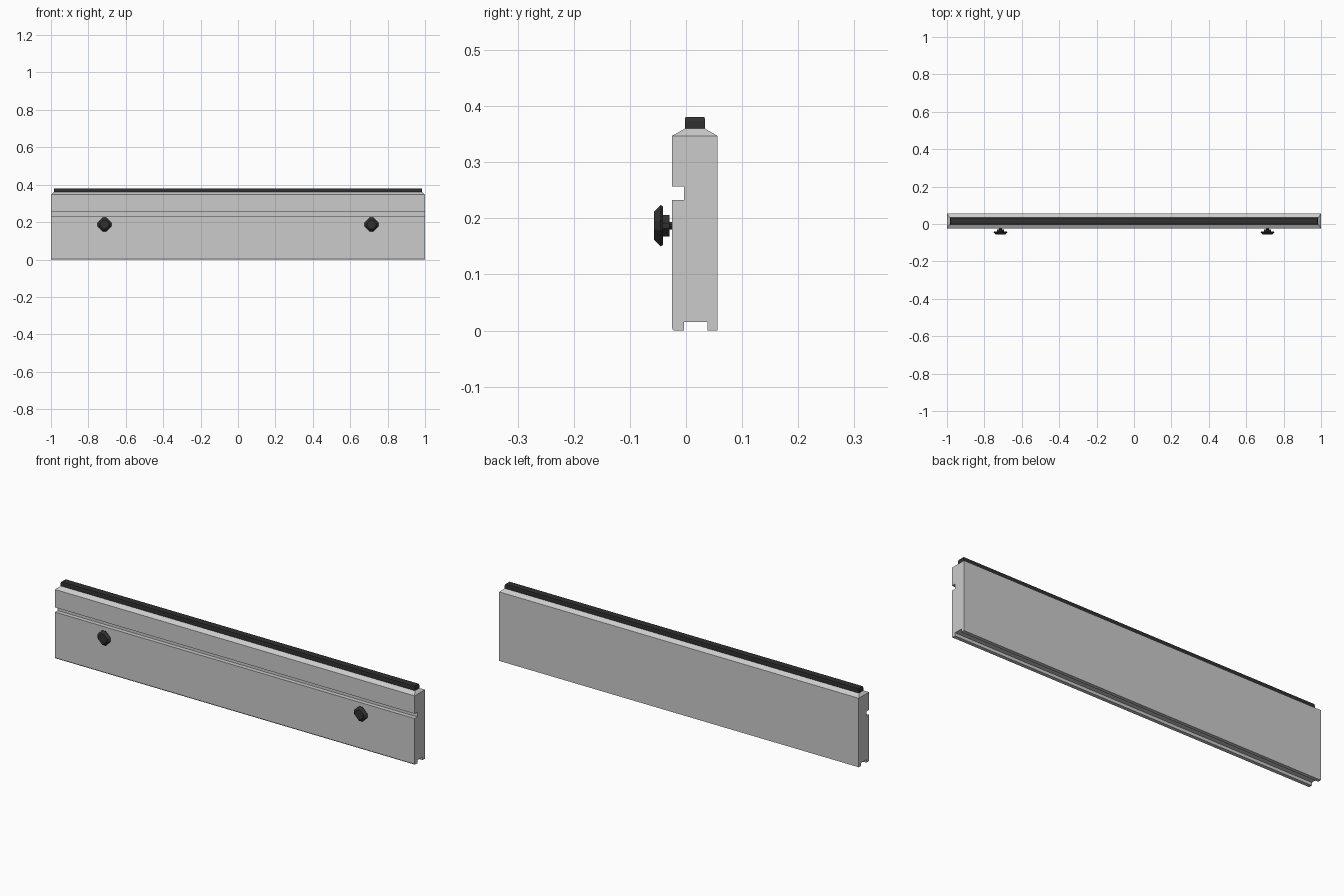
import bpy, bmesh

if "Cube" in bpy.data.objects:
    bpy.data.objects.remove(bpy.data.objects["Cube"])

dark = bpy.data.materials.new("dark_rubber")
dark.diffuse_color = (0.03, 0.03, 0.03, 1)
dark.use_nodes = True
dark.node_tree.nodes["Principled BSDF"].inputs["Base Color"].default_value = dark.diffuse_color


def finish(name, bm, mat=None):
    bmesh.ops.recalc_face_normals(bm, faces=bm.faces)
    me = bpy.data.meshes.new(name)
    bm.to_mesh(me)
    bm.free()
    ob = bpy.data.objects.new(name, me)
    bpy.context.collection.objects.link(ob)
    if mat:
        me.materials.append(mat)
    return ob


def loft(name, rings, mat=None):
    """Skin a stack of equal-length vertex rings and cap both ends."""
    bm = bmesh.new()
    vs = [[bm.verts.new(p) for p in ring] for ring in rings]
    n = len(vs[0])
    for a, b in zip(vs, vs[1:]):
        for i in range(n):
            j = (i + 1) % n
            bm.faces.new((a[i], a[j], b[j], b[i]))
    bm.faces.new(vs[0])
    bm.faces.new(vs[-1])
    return finish(name, bm, mat)


def rect(hx, y0, y1, z):
    return [(-hx, y0, z), (hx, y0, z), (hx, y1, z), (-hx, y1, z)]


# Panel: grooved cross-section swept along x, then a chamfered top
profile = [(-0.025, 0.347), (-0.025, 0.257), (-0.004, 0.257), (-0.004, 0.233),
           (-0.025, 0.233), (-0.025, 0.004), (-0.022, 0), (-0.004, 0),
           (-0.004, 0.015), (0.038, 0.015), (0.038, 0), (0.056, 0), (0.056, 0.347)]
bm = bmesh.new()
ends = [[bm.verts.new((x, y, z)) for y, z in profile] for x in (-1, 1)]
n = len(profile)
for i in range(n):
    j = (i + 1) % n
    bm.faces.new((ends[0][i], ends[0][j], ends[1][j], ends[1][i]))
for e in ends:
    bm.faces.new(e)
bm.normal_update()
top = next(f for f in bm.faces if all(v.co.z > 0.346 for v in f.verts))
top = bmesh.ops.extrude_discrete_faces(bm, faces=[top])["faces"][0]
for v in top.verts:
    v.co.x *= 0.985
    v.co.y = -0.002 if v.co.y < 0 else 0.034
    v.co.z = 0.36
finish("wall_panel", bm)

# Dark sealing strip on top
loft("top_strip", [rect(0.985, -0.002, 0.034, 0.359),
                   rect(0.985, -0.002, 0.034, 0.374),
                   rect(0.982, -0.001, 0.033, 0.381)], dark)


# Knobs: diamond sections with clipped corners, stepped along y
def diamond(cx, cz, r, y):
    c = r * 0.25
    pts = [(r, -c), (r, c), (c, r), (-c, r), (-r, c), (-r, -c), (-c, -r), (c, -r)]
    return [(cx + px, y, cz + pz) for px, pz in pts]


steps = [(0.007, -0.022), (0.007, -0.029), (0.019, -0.029), (0.019, -0.041),
         (0.034, -0.041), (0.037, -0.045), (0.025, -0.057)]
for side, x in (("left", -0.714), ("right", 0.714)):
    loft(side + "_knob", [diamond(x, 0.187, r, y) for r, y in steps], dark)
